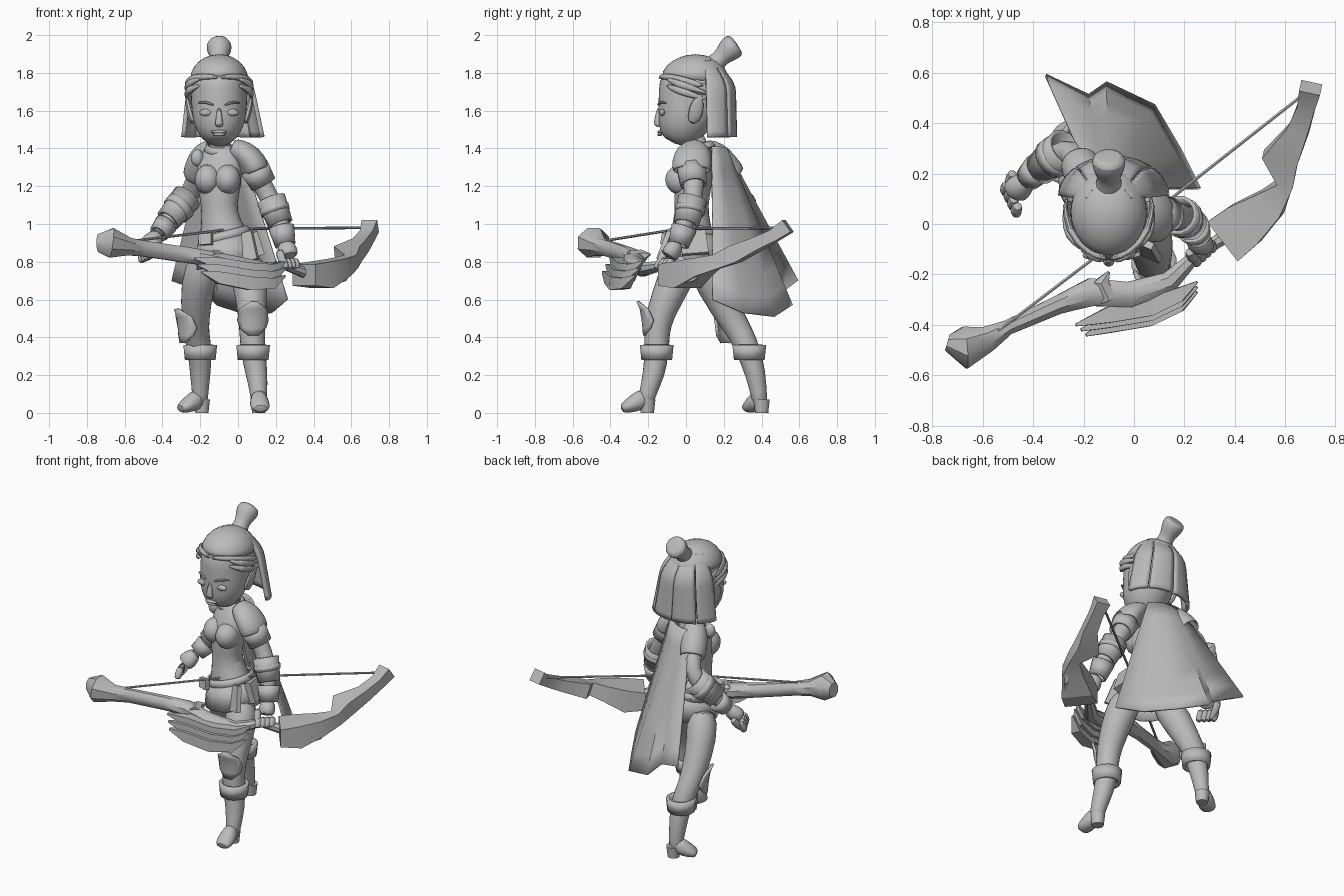
import bpy, bmesh
from math import sin, cos, pi, radians
from mathutils import Vector, Matrix

default = bpy.data.objects.get("Cube")
if default:
    bpy.data.objects.remove(default)

grey = bpy.data.materials.new("plain grey")
grey.use_nodes = True
colour = (.5, .5, .5, 1)
grey.diffuse_color = colour
for node in grey.node_tree.nodes:
    if node.type == 'BSDF_PRINCIPLED':
        node.inputs["Base Color"].default_value = colour

FRONT = Vector((0, -1, 0))
TWISTED = Vector((-.4, -.9, 0))
UP = Vector((0, 0, 1))
HEAD_X = -.1


def finish(name, bm, subdiv=0, thick=0, angle=40):
    """Turn a bmesh into a smooth object with its modifiers."""
    bmesh.ops.recalc_face_normals(bm, faces=bm.faces[:])
    mesh = bpy.data.meshes.new(name)
    bm.to_mesh(mesh)
    bm.free()
    obj = bpy.data.objects.new(name, mesh)
    bpy.context.collection.objects.link(obj)
    mesh.materials.append(grey)
    bpy.ops.object.select_all(action='DESELECT')
    obj.select_set(True)
    bpy.context.view_layer.objects.active = obj
    bpy.ops.object.shade_smooth_by_angle(angle=radians(angle))
    if thick:
        shell = obj.modifiers.new("thickness", 'SOLIDIFY')
        shell.thickness, shell.offset = thick, 0
    if subdiv:
        smoothing = obj.modifiers.new("smoothing", 'SUBSURF')
        smoothing.levels = smoothing.render_levels = subdiv


def loft(name, rings, facing=FRONT, sides=12, subdiv=1, thick=0):
    """Skin rings of (x, y, z, side radius, facing radius) along a path."""
    bm = bmesh.new()
    centres = [Vector(ring[:3]) for ring in rings]
    loops = []
    for i, ring in enumerate(rings):
        ahead = centres[min(i + 1, len(rings) - 1)] - centres[max(i - 1, 0)]
        side = facing.cross(ahead).normalized()
        depth = ahead.cross(side).normalized()
        loop = []
        for k in range(sides):
            turn = 2 * pi * (k + .5) / sides
            offset = side * cos(turn) * ring[3] + depth * sin(turn) * ring[-1]
            loop.append(bm.verts.new(centres[i] + offset))
        loops.append(loop)
    for low, high in zip(loops, loops[1:]):
        for k in range(sides):
            n = (k + 1) % sides
            bm.faces.new((low[k], low[n], high[n], high[k]))
    if not thick:
        bm.faces.new(loops[0])
        bm.faces.new(loops[-1])
    finish(name, bm, subdiv, thick, angle=40 if sides > 6 else 30)


def band(name, start, end, wide, narrow, facing=FRONT, thick=.015):
    """An open cuff from start to end."""
    loft(name, [(*start, wide), (*end, narrow)], facing, 16, 0, thick)


def ball(name, place, size):
    bm = bmesh.new()
    shape = Matrix.Translation(place) @ Matrix.Diagonal((*size, 1))
    bmesh.ops.create_uvsphere(bm, u_segments=16, v_segments=10, radius=1, matrix=shape)
    finish(name, bm)


def sheet(name, rows, thick):
    """A cloth, hair or armour panel from rows of points."""
    bm = bmesh.new()
    grid = [[bm.verts.new(point) for point in row] for row in rows]
    for upper, lower in zip(grid, grid[1:]):
        for k in range(len(upper) - 1):
            bm.faces.new((upper[k], upper[k + 1], lower[k + 1], lower[k]))
    finish(name, bm, 0, thick)


def hand(label, wrist, palm, tip, spread):
    """A palm with four bent fingers and a thumb."""
    wrist, palm, tip, spread = map(Vector, (wrist, palm, tip, spread))
    loft(label + "_palm", [(*wrist, .038), (*wrist.lerp(palm, .6), .06, .052), (*palm, .058, .048)], TWISTED)
    for i in range(4):
        shift = spread * (i - 1.5)
        bend = palm.lerp(tip, .5) + (palm - wrist) * .2
        loft(f"{label}_finger_{i}", [(*(palm + shift), .026), (*(bend + shift), .025),
                                     (*(tip + shift), .02)], TWISTED, 8)
    thumb = wrist.lerp(palm, .5) - spread * 2
    loft(label + "_thumb", [(*thumb, .026), (*(thumb.lerp(tip, .5) - spread), .024),
                            (*(tip - spread), .017)], TWISTED, 8)


# Torso, bust and neck
loft("torso", [(-.1, .09, 1.42, .05, .04), (-.1, .08, 1.38, .12, .07), (-.1, .04, 1.26, .135, .1),
               (-.1, .03, 1.15, .11, .095), (-.1, .03, 1.06, .092, .085), (-.08, .03, .95, .13, .115),
               (-.06, .03, .85, .165, .13), (-.06, .03, .77, .135, .11)], TWISTED, 16)
for x, y in ((-.16, .0), (-.055, -.025)):
    ball("bust", (x, y, 1.235), (.07, .085, .08))
loft("neck", [(-.1, .08, 1.37, .07), (-.1, .06, 1.42, .048), (-.1, .03, 1.52, .05)])
band("collar", (-.1, .08, 1.39), (-.1, .07, 1.42), .08, .06, thick=.008)
ball("shoulder_brooch", (-.215, .06, 1.35), (.035, .03, .045))

# Belt, skirt and pouches
band("belt", (-.08, .03, .96), (-.07, .03, .92), .13, .145, TWISTED, .01)
band("skirt", (-.07, .03, .93), (-.05, .03, .78), .14, .17, TWISTED, .01)
loft("buckle", [(-.17, -.1, .95, .05, .02), (-.17, -.11, .89, .05, .02)], TWISTED, 4, 0)
loft("hip_pouch", [(.08, .04, .96, .03, .09), (.12, .05, .84, .03, .1)], FRONT, 4, 0)
loft("front_plate", [(.03, -.07, .95, .07, .02), (.05, -.12, .8, .09, .02)], TWISTED, 4, 0)

# Head and face
loft("head", [(HEAD_X, -.06, 1.425, .045, .06), (HEAD_X, -.045, 1.46, .1, .105),
              (HEAD_X, -.02, 1.53, .137, .138), (HEAD_X, .01, 1.6, .147, .167),
              (HEAD_X, .035, 1.68, .152, .185), (HEAD_X, .04, 1.76, .152, .18),
              (HEAD_X, .05, 1.84, .11, .13)], FRONT, 20)
loft("nose", [(HEAD_X, -.14, 1.62, .012, .014), (HEAD_X, -.15, 1.56, .018, .018),
              (HEAD_X, -.152, 1.53, .026, .024), (HEAD_X, -.14, 1.515, .02, .012)], FRONT, 8)
for z, width in ((1.488, .042), (1.474, .034)):
    ball("lip", (HEAD_X, -.138, z), (width, .014, .009))
for side in (-1, 1):
    def at(offset):
        return HEAD_X + side * offset
    ball("eye", (at(.068), -.125, 1.59), (.036, .016, .019))
    loft("eyebrow", [(at(.025), -.15, 1.628, .008), (at(.07), -.137, 1.648, .009),
                     (at(.115), -.1, 1.64, .006)], UP, 6)
    loft("ear", [(at(.135), .03, 1.53, .018, .025), (at(.15), .05, 1.58, .022, .045),
                 (at(.165), .06, 1.64, .016, .04), (at(.175), .08, 1.69, .006)], FRONT, 8)
    # Swept strands round the temples
    loft("hairline_strand", [(at(.0), -.14, 1.775, .014, .014), (at(.08), -.12, 1.785, .014, .016),
                             (at(.165), -.03, 1.765, .016, .026),
                             (at(.175), .1, 1.73, .01, .015)], UP, 8)
    for drop in (0, .035):
        loft("temple_strand", [(at(.1), -.105, 1.77 - drop, .008), (at(.165), -.05, 1.745 - drop, .018, .024),
                               (at(.175), .03, 1.72 - drop, .014, .02),
                               (at(.165), .12, 1.69 - drop, .005)], UP, 8)

# Headband, hair cap and topknot
band("headband", (HEAD_X, .035, 1.69), (HEAD_X, .042, 1.75), .152, .153, FRONT, .008)
loft("hair_cap", [(HEAD_X, .045, 1.74, .163, .185), (HEAD_X, .05, 1.8, .157, .18),
                  (HEAD_X, .05, 1.865, .115, .135), (HEAD_X, .05, 1.9, .04)], FRONT, 20)
loft("topknot", [(HEAD_X, .12, 1.81, .07), (HEAD_X, .165, 1.86, .05), (HEAD_X, .19, 1.885, .046),
                 (HEAD_X, .225, 1.92, .068), (HEAD_X, .255, 1.945, .07), (HEAD_X, .27, 1.955, .055)])

# Hair hanging at the back in separate panels
panels = 4
for p in range(panels):
    rows = []
    for step in range(13):
        t = step / 12
        row = []
        for k in range(6):
            a = -pi / 2 + pi * (p + .02 + .96 * k / 5) / panels
            curve = sin(min(1, t * 2.5) * pi / 2)
            row.append((HEAD_X + .02 * t + (.08 + .065 * curve + .065 * t) * sin(a),
                        .1 + .01 * t + (.04 + .11 * curve) * cos(a), 1.86 - .4 * t))
        rows.append(row)
    sheet(f"hair_panel_{p}", rows, .022)

# Cape from the shoulders to its swept hem
hem = [(-.35, .59, .7), (-.18, .51, .64), (-.11, .56, .57),
       (.08, .47, .51), (.18, .3, .53), (.26, .14, .6)]
right_top, left_top = Vector((-.18, .21, 1.4)), Vector((.01, .14, 1.41))
rows = []
for step in range(9):
    t = step / 8
    rows.append([])
    for k, corner in enumerate(hem):
        top = right_top.lerp(left_top, k / 5)
        point = top.lerp(Vector(corner), t)
        point.y += .03 * sin(pi * k / 5) * (1 - t)
        rows[-1].append(point)
sheet("cape", rows, .012)

# Left arm, holding the bow
loft("left_arm", [(.0, .05, 1.37, .06), (.06, .04, 1.31, .065), (.13, .04, 1.21, .055),
                  (.17, .04, 1.13, .052), (.21, .01, 1.04, .058), (.25, -.04, .92, .04)])
loft("left_pauldron", [(-.03, .05, 1.41, .04, .05), (.03, .04, 1.38, .06, .09), (.08, .03, 1.33, .066, .1),
                       (.1, .03, 1.28, .066, .097)], FRONT, 16, 1, .015)
band("left_pauldron_lower", (.085, .03, 1.3), (.135, .04, 1.21), .073, .064)
band("left_bracer", (.175, .035, 1.13), (.225, 0, 1), .072, .06)
band("left_bracer_strap", (.19, .025, 1.09), (.2, .02, 1.06), .074, .071)
band("left_glove_cuff", (.23, -.01, .98), (.25, -.04, .89), .062, .048)
hand("left", (.25, -.04, .91), (.268, -.095, .82), (.28, -.13, .76), (.02, .018, 0))

# Right arm, swung back and relaxed
loft("right_arm", [(-.16, .13, 1.36, .055), (-.2, .2, 1.29, .06), (-.24, .3, 1.18, .052),
                   (-.31, .27, 1.09, .055), (-.4, .2, .98, .04), (-.43, .17, .95, .036)])
loft("right_pauldron", [(-.13, .1, 1.4, .045), (-.17, .15, 1.37, .07), (-.2, .2, 1.31, .075),
                        (-.22, .25, 1.25, .07)], TWISTED, 16, 1, .015)
band("right_bracer", (-.27, .3, 1.14), (-.37, .22, 1.02), .075, .06)
band("right_bracer_strap", (-.3, .275, 1.1), (-.33, .255, 1.07), .077, .073)
band("right_glove_cuff", (-.38, .22, 1), (-.42, .18, .95), .056, .045)
hand("right", (-.42, .18, .95), (-.48, .12, .875), (-.48, .08, .805), (.014, -.028, .006))

# Legs with boots, cuffs and knee plates
leg_rings = {
    "left": [(.03, .0, .84, .1), (.065, -.06, .7, .1), (.075, -.14, .52, .077), (.075, -.155, .42, .07),
             (.08, -.155, .32, .068), (.1, -.17, .2, .06), (.11, -.205, .1, .046), (.11, -.215, .04, .044)],
    "right": [(-.16, .07, .84, .1), (-.22, .14, .68, .094), (-.225, .25, .48, .075), (-.22, .29, .42, .07),
              (-.2, .335, .32, .066), (-.2, .37, .2, .056), (-.2, .385, .1, .044), (-.2, .395, .04, .042)],
}
toe_direction = {"left": Vector((.01, -.13, 0)), "right": Vector((-.11, -.07, 0))}
# Each row of a knee plate: height, distance out, half angle
plate_rows = ((.07, .115, .15), (.03, .098, .8), (-.03, .088, 1.1), (-.07, .084, .9), (-.11, .08, .3))
for label, rings in leg_rings.items():
    loft(label + "_leg", rings)
    knee, cuff, ankle = (Vector(rings[i][:3]) for i in (2, 4, 7))
    band(label + "_boot_cuff", cuff + UP * .04, cuff - UP * .04, .08, .072, FRONT, .022)
    toe = toe_direction[label]
    heel = ankle - toe * .08
    loft(label + "_heel", [(*(heel + UP * .03), .044), (*(heel - UP * .04), .036)], FRONT, 12, 0)
    loft(label + "_foot", [(*(heel + UP * .05), .04, .05), (*(ankle + toe * .3 + UP * .02), .052, .056),
                           (*(ankle + toe * .75 - UP * .008), .056, .036),
                           (*(ankle + toe - UP * .02), .038, .022)], UP)
    forward = toe.normalized()
    across = forward.cross(UP)
    rows = []
    for height, out, half in plate_rows:
        turns = [half * (k - 3) / 3 for k in range(7)]
        rows.append([knee + UP * height + (forward * cos(a) + across * sin(a)) * out for a in turns])
    sheet(label + "_knee_plate", rows, .015)

# Bow: long limb, grip and short notched limb
loft("bow_long_limb", [(-.74, -.47, .9, .035, .05), (-.67, -.49, .9, .09, .085), (-.58, -.455, .88, .055, .05),
                       (-.5, -.41, .87, .032, .045), (-.3, -.32, .84, .04, .045),
                       (-.17, -.27, .82, .06, .045), (-.02, -.28, .79, .055, .045),
                       (.14, -.23, .76, .045, .04), (.25, -.12, .78, .025), (.36, -.05, .74, .03)], UP, 8, 0)
loft("bow_short_limb", [(.35, -.07, .73, .14, .08), (.44, .0, .73, .13, .1), (.54, .08, .77, .09, .07),
                        (.6, .16, .8, .045, .055), (.58, .26, .84, .1, .065),
                        (.65, .37, .89, .06, .05), (.685, .47, .94, .05, .045),
                        (.7, .54, .99, .06, .055)], UP, 4, 0)
loft("bow_string", [(-.56, -.44, .91, .007), (-.02, -.03, .975, .007), (.68, .52, .98, .007)], UP, 6, 0)

# Leaf shaped blades around the grip
for k in range(3):
    out, low = .02 * k, .037 * k
    loft(f"bow_blade_{k}", [(-.23 + out, -.4 - out, .82 - low, .008), (-.1, -.36 - out, .79 - low, .045),
                            (.06, -.33 - out, .76 - low, .05), (.18, -.28 - out, .76 - low, .04),
                            (.25, -.23 - out, .8 - low, .006)], UP, 4, 0)
loft("bow_hook", [(-.1, -.3, .82, .04), (-.13, -.23, .83, .035), (-.1, -.19, .84, .006)], UP, 6, 0)
loft("bow_shard", [(.53, -.01, .69, .006), (.56, .04, .71, .018), (.59, .09, .75, .005)], UP, 4, 0)
